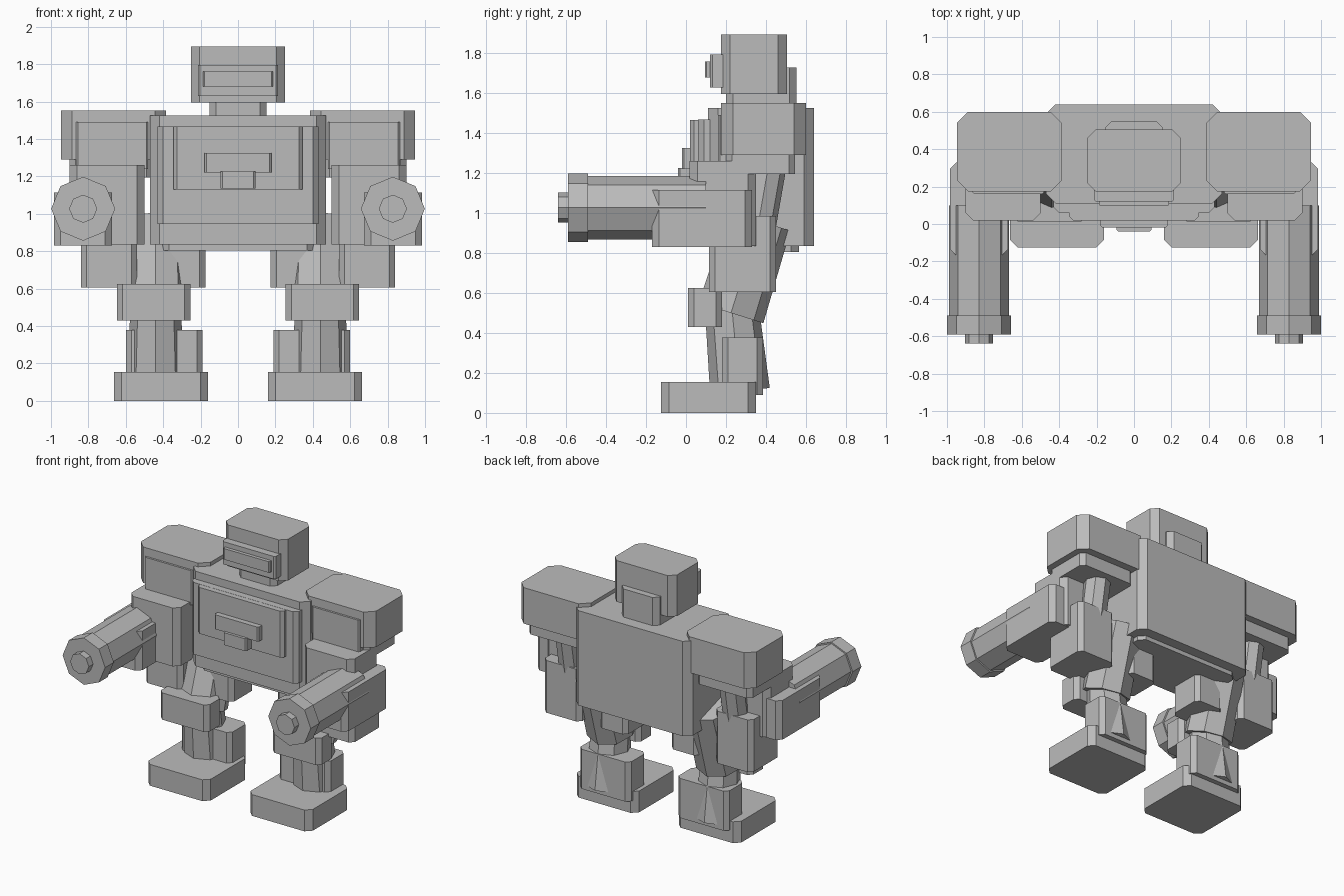
import bpy, bmesh
from mathutils import Vector

if "Cube" in bpy.data.objects:
    bpy.data.objects.remove(bpy.data.objects["Cube"])

grey = bpy.data.materials.new("flat_grey")
grey.diffuse_color = (0.5, 0.5, 0.5, 1)
grey.use_nodes = True
grey.node_tree.nodes["Principled BSDF"].inputs["Base Color"].default_value = grey.diffuse_color


def finish(name, bm):
    bmesh.ops.recalc_face_normals(bm, faces=bm.faces)
    mesh = bpy.data.meshes.new(name)
    bm.to_mesh(mesh)
    bm.free()
    mesh.materials.append(grey)
    ob = bpy.data.objects.new(name, mesh)
    bpy.context.collection.objects.link(ob)
    return ob


def block(name, x, y, z, c=0.03):
    """Upright block whose four vertical edges are chamfered by c."""
    (x0, x1), (y0, y1), (z0, z1) = sorted(x), y, z
    plan = [(x0 + c, y0), (x1 - c, y0), (x1, y0 + c), (x1, y1 - c),
            (x1 - c, y1), (x0 + c, y1), (x0, y1 - c), (x0, y0 + c)]
    bm = bmesh.new()
    base = bm.faces.new([bm.verts.new((px, py, z0)) for px, py in plan])
    ext = bmesh.ops.extrude_face_region(bm, geom=[base])
    verts = [g for g in ext["geom"] if isinstance(g, bmesh.types.BMVert)]
    bmesh.ops.translate(bm, verts=verts, vec=(0, 0, z1 - z0))
    return finish(name, bm)


def limb(name, a, b, r0, r1):
    """Eight-sided limb from point a to point b."""
    a, b = Vector(a), Vector(b)
    bm = bmesh.new()
    bmesh.ops.create_cone(bm, cap_ends=True, segments=8, radius1=r0,
                          radius2=r1, depth=(b - a).length)
    ob = finish(name, bm)
    ob.rotation_mode = 'QUATERNION'
    ob.rotation_quaternion = Vector((0, 0, 1)).rotation_difference(b - a)
    ob.location = (a + b) / 2
    return ob


# Head
block("head", (-0.25, 0.25), (0.175, 0.505), (1.595, 1.895), 0.045)
block("visor_frame", (-0.215, 0.215), (0.12, 0.2), (1.63, 1.795), 0.012)
block("visor_slit", (-0.187, 0.187), (0.095, 0.14), (1.68, 1.76), 0.008)
block("neck", (-0.152, 0.152), (0.2, 0.552), (1.45, 1.73), 0.035)

# Torso with stacked chest plates
block("torso", (-0.47, 0.47), (0.11, 0.64), (0.835, 1.525), 0.05)
block("chest_plate", (-0.43, 0.43), (0.06, 0.2), (0.945, 1.468), 0.03)
block("chest_panel", (-0.345, 0.345), (0.02, 0.1), (1.13, 1.467), 0.02)
block("chest_badge", (-0.178, 0.178), (-0.02, 0.05), (1.22, 1.325), 0.01)
block("chest_latch", (-0.093, 0.093), (-0.04, 0.04), (1.135, 1.225), 0.01)
block("waist", (-0.41, 0.41), (0.14, 0.565), (0.805, 0.95), 0.04)

for side, s in (("left", 1), ("right", -1)):
    def part(name, x, y, z, c=0.03):
        block(f"{side}_{name}", (s * x[0], s * x[1]), y, z, c)

    def rod(name, a, b, r0, r1):
        limb(f"{side}_{name}", (s * a[0], *a[1:]), (s * b[0], *b[1:]), r0, r1)

    # Arm
    part("shoulder", (0.385, 0.947), (0.175, 0.6), (1.29, 1.552), 0.06)
    part("shoulder_panel", (0.48, 0.865), (0.16, 0.4), (1.24, 1.49), 0.01)
    part("shoulder_base", (0.46, 0.9), (0.2, 0.545), (1.195, 1.31))
    part("upper_arm_block", (0.5, 0.9), (0.018, 0.35), (0.835, 1.26), 0.04)
    rod("arm_strut", (0.66, 0.415, 1.25), (0.66, 0.345, 0.85), 0.09, 0.09)
    part("forearm", (0.54, 0.84), (0.115, 0.45), (0.605, 0.985))

    # Arm cannon
    part("cannon_mount", (0.675, 0.985), (-0.17, 0.33), (0.83, 1.115), 0.035)
    gx, gz = 0.828, 1.027
    rod("cannon_barrel", (gx, 0.1, gz), (gx, -0.5, gz), 0.16, 0.16)
    rod("cannon_muzzle", (gx, -0.49, gz), (gx, -0.59, gz), 0.171, 0.171)
    rod("cannon_tip", (gx, -0.58, gz), (gx, -0.64, gz), 0.075, 0.075)

    # Leg
    part("hip", (0.175, 0.4), (0.18, 0.44), (0.605, 0.9))
    rod("thigh", (0.44, 0.225, 0.5), (0.44, 0.37, 0.96), 0.17, 0.16)
    part("knee_guard", (0.255, 0.648), (0.01, 0.18), (0.43, 0.625))
    rod("shin", (0.44, 0.23, 0.52), (0.44, 0.27, 0.11), 0.135, 0.15)
    part("ankle", (0.19, 0.6), (0.18, 0.385), (0.09, 0.378))
    part("foot", (0.16, 0.662), (-0.125, 0.35), (0.0, 0.155), 0.04)
